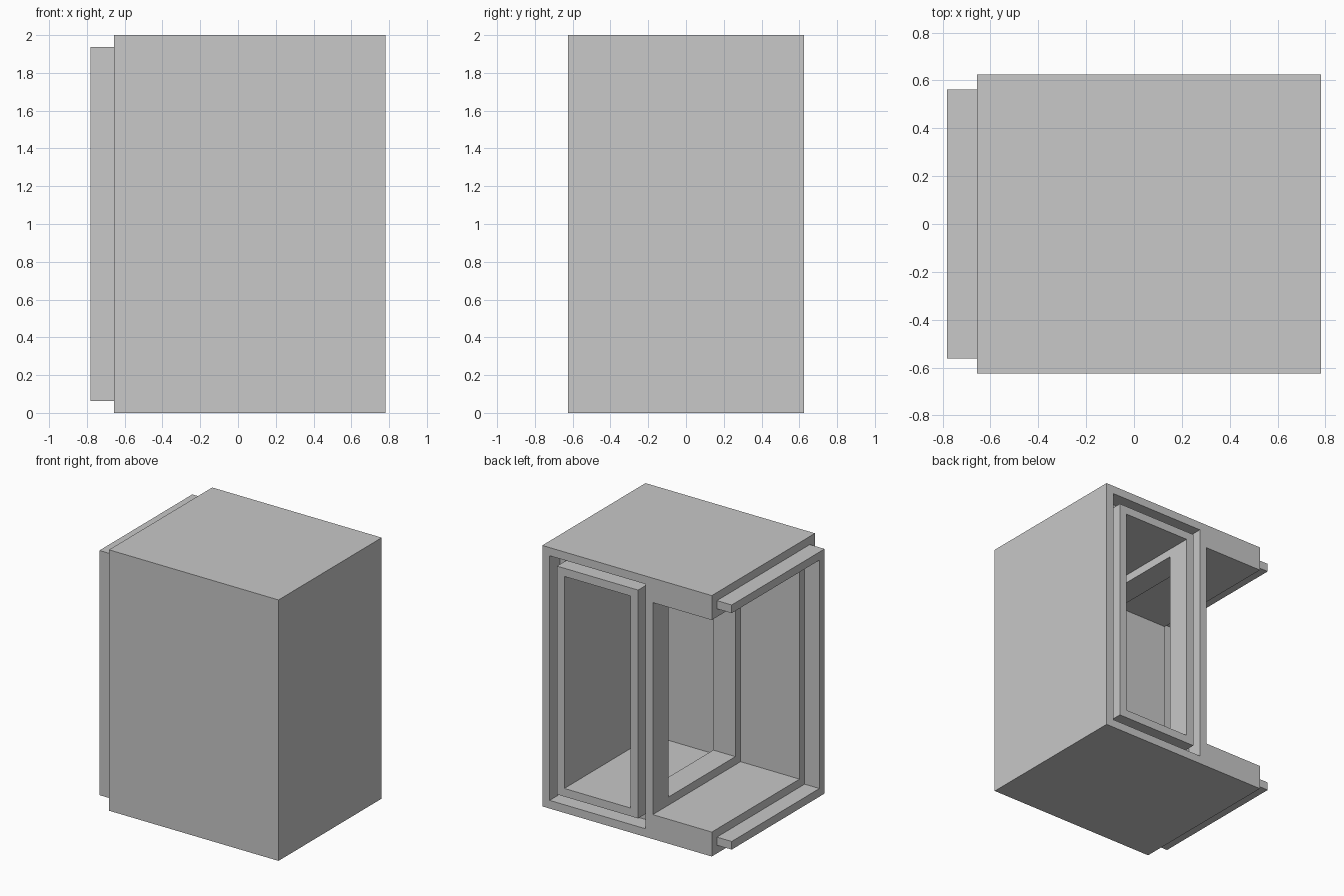
import bpy
import bmesh
from mathutils import Vector

if "Cube" in bpy.data.objects:
    bpy.data.objects.remove(bpy.data.objects["Cube"], do_unlink=True)

U = 1 / 16  # design module: every size is a whole number of modules

grey = bpy.data.materials.new("plain_grey")
grey.use_nodes = True
grey.diffuse_color = (0.58, 0.58, 0.58, 1)
grey.node_tree.nodes["Principled BSDF"].inputs["Base Color"].default_value = grey.diffuse_color


def place(a, b, c):
    """Modules from the back right-hand bottom corner to world position."""
    return Vector((12.5 - a, 10 - b, c)) * U


def prism(name, profile, depth):
    """Extrude a closed profile of module points by a depth in modules."""
    bm = bmesh.new()
    face = bm.faces.new([bm.verts.new(place(*p)) for p in profile])
    moved = bmesh.ops.extrude_face_region(bm, geom=[face])["geom"]
    verts = [g for g in moved if isinstance(g, bmesh.types.BMVert)]
    bmesh.ops.translate(bm, verts=verts, vec=place(*depth) - place(0, 0, 0))
    bmesh.ops.recalc_face_normals(bm, faces=bm.faces)
    mesh = bpy.data.meshes.new(name)
    bm.to_mesh(mesh)
    bm.free()
    mesh.materials.append(grey)
    obj = bpy.data.objects.new(name, mesh)
    bpy.context.collection.objects.link(obj)
    return obj


def box(name, a, b, c):
    base = [(a[0], b[0], c[0]), (a[1], b[0], c[0]), (a[1], b[1], c[0]), (a[0], b[1], c[0])]
    return prism(name, base, (0, 0, c[1] - c[0]))


def cut(target, cutter):
    """Subtract the cutter and discard it."""
    mod = target.modifiers.new("cut", 'BOOLEAN')
    mod.operation = 'DIFFERENCE'
    mod.solver = 'EXACT'
    mod.object = cutter
    bpy.context.view_layer.objects.active = target
    bpy.ops.object.modifier_apply(modifier=mod.name)
    bpy.data.objects.remove(cutter, do_unlink=True)


# Cabinet body with thick walls
body = box("cabinet_body", (0, 23), (0, 20), (0, 32))

# Groove around the back window, leaving a raised window frame
groove = box("groove_cutter", (1, 14), (-1, 2), (1, 31))
cut(groove, box("groove_core", (2, 13), (-2, 3), (2, 30)))
cut(body, groove)

# Small chamber opening through the back window
cut(body, box("chamber_cutter", (3, 12), (-1, 17), (3, 29)))

# Large bay, open at the back and the side
cut(body, box("bay_cutter", (15, 24), (-1, 17), (3, 29)))

# Doorway in the partition between the two
cut(body, box("doorway_cutter", (11, 16), (3, 16), (4, 28)))

# C-shaped tongue standing out from the open side
tongue = [(23, 1, 1), (23, 19, 1), (23, 19, 31), (23, 1, 31),
          (23, 1, 30), (23, 18, 30), (23, 18, 2), (23, 1, 2)]
prism("side_tongue", tongue, (2, 0, 0))
